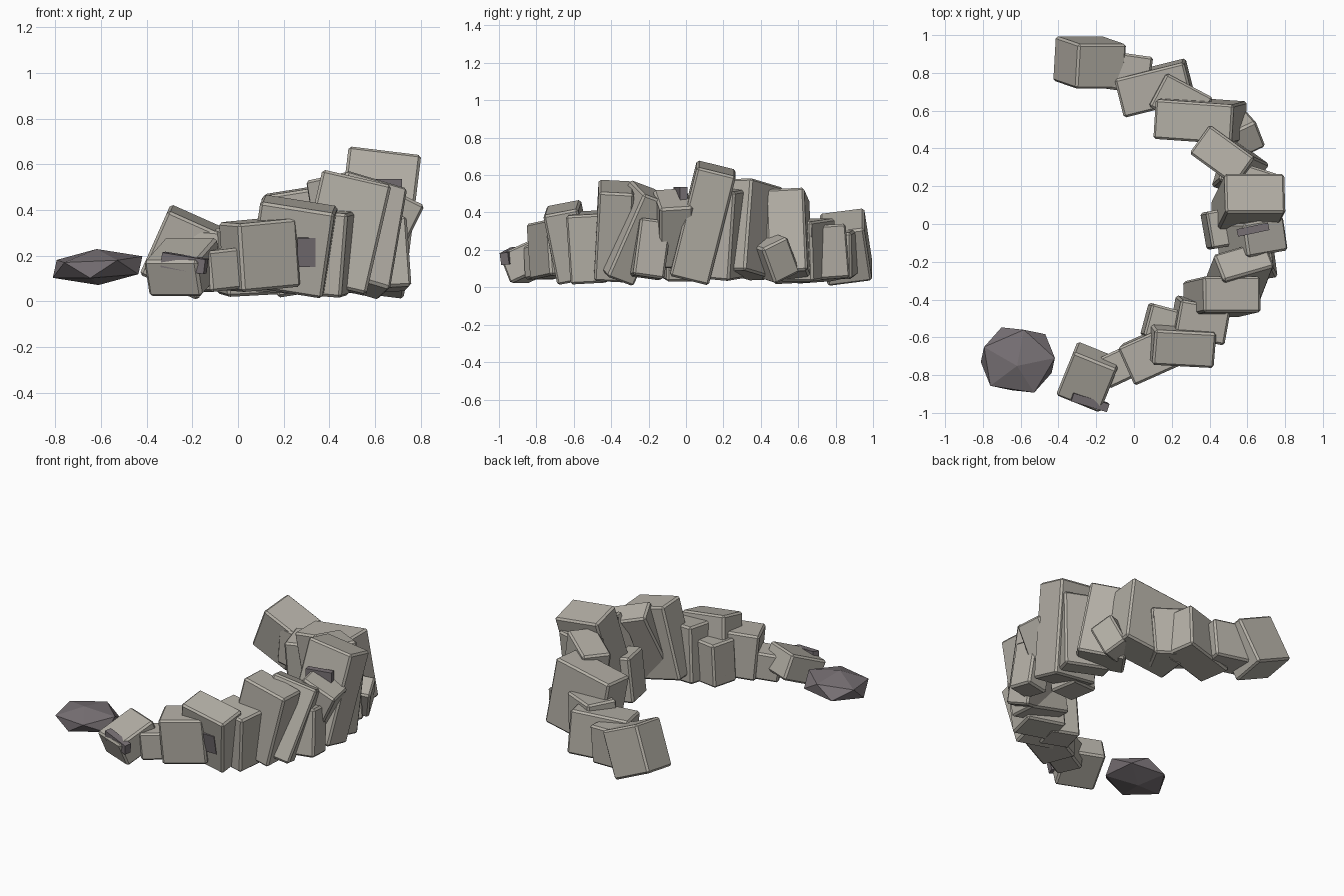
import bpy, bmesh, math
from mathutils import Euler, Matrix

if "Cube" in bpy.data.objects:
    bpy.data.objects.remove(bpy.data.objects["Cube"])


def material(name, rgb):
    m = bpy.data.materials.new(name)
    m.diffuse_color = (*rgb, 1)
    m.use_nodes = True
    m.node_tree.nodes["Principled BSDF"].inputs["Base Color"].default_value = m.diffuse_color
    return m


STONE = material("warm grey stone", (0.46, 0.435, 0.385))
DARK = material("dark slate", (0.185, 0.163, 0.175))


def add_object(name, bm, loc, rot, mat):
    mesh = bpy.data.meshes.new(name)
    bm.to_mesh(mesh)
    bm.free()
    mesh.materials.append(mat)
    ob = bpy.data.objects.new(name, mesh)
    ob.location = loc
    ob.rotation_euler = Euler([math.radians(a) for a in rot])
    bpy.context.collection.objects.link(ob)
    return ob


def block(name, loc, size, rot, mat=STONE, bevel=0.012):
    bm = bmesh.new()
    bmesh.ops.create_cube(bm, size=1)
    bmesh.ops.scale(bm, vec=size, verts=bm.verts)
    if bevel:
        bmesh.ops.bevel(bm, geom=bm.edges[:], offset=bevel, segments=1,
                        affect='EDGES')
    return add_object(name, bm, loc, rot, mat)


# Back end of the curved wall
block("back_end_block", (-0.235, 0.855, 0.215), (0.28, 0.24, 0.31), (8, 24, 0))
block("back_link_block", (-0.06, 0.805, 0.18), (0.28, 0.2, 0.25), (0, 5, -8))
block("back_low_block", (0.11, 0.72, 0.18), (0.38, 0.21, 0.29), (4, -3, 14))
block("back_inner_block", (0.24, 0.65, 0.2), (0.28, 0.2, 0.32), (0, 4, -28))
block("back_tall_block", (0.35, 0.55, 0.275), (0.42, 0.21, 0.45), (3, -9, -4))
block("back_small_block", (0.565, 0.475, 0.155), (0.17, 0.16, 0.21), (25, 8, 25))

# Middle of the wall, where it is tallest
block("middle_turned_block", (0.505, 0.345, 0.31), (0.3, 0.185, 0.5), (2, -10, -36))
block("middle_thin_block", (0.59, 0.23, 0.285), (0.3, 0.13, 0.48), (-5, 3, -18))
block("middle_top_block", (0.605, 0.09, 0.345), (0.32, 0.215, 0.605), (-14, 7, 0))
block("middle_inner_block", (0.48, -0.02, 0.19), (0.2, 0.2, 0.3), (0, 6, 10))
block("middle_leaning_block", (0.62, -0.07, 0.315), (0.24, 0.18, 0.36), (4, 26, 10))
block("middle_outer_block", (0.66, -0.19, 0.205), (0.16, 0.17, 0.31), (-8, -3, 8))

# Front run of the wall, stepping down
block("front_slanted_block", (0.545, -0.29, 0.29), (0.29, 0.16, 0.49), (-20, 16, 16))
block("front_tall_block", (0.465, -0.385, 0.3), (0.31, 0.19, 0.49), (-3, 13, 0))
block("front_inner_block", (0.35, -0.51, 0.215), (0.27, 0.2, 0.37), (3, 5, -10))
block("front_back_block", (0.16, -0.53, 0.18), (0.2, 0.18, 0.28), (0, 4, -15))
block("front_wide_block", (0.24, -0.625, 0.24), (0.33, 0.19, 0.385), (11, 9, -3))
block("front_low_block", (0.095, -0.69, 0.205), (0.28, 0.22, 0.3), (2, -5, 24))
block("front_link_block", (-0.07, -0.75, 0.14), (0.2, 0.17, 0.18), (0, -6, 25))
block("front_end_block", (-0.24, -0.81, 0.15), (0.25, 0.27, 0.17), (23, 0, -22))

# Dark slate chips wedged between the blocks
block("front_chip", (0.3, -0.72, 0.215), (0.08, 0.02, 0.13), (11, 0, 0), DARK, 0)
block("end_chip", (-0.235, -0.942, 0.168), (0.2, 0.045, 0.065), (5, 9, -17), DARK, 0)
block("middle_chip", (0.63, -0.03, 0.495), (0.17, 0.04, 0.08), (0, 0, 12), DARK, 0)
block("back_chip", (0.322, 0.702, 0.3), (0.18, 0.03, 0.06), (0, 0, -28), DARK, 0)

# Flattened faceted boulder beside the front end
bm = bmesh.new()
bmesh.ops.create_icosphere(bm, subdivisions=1, radius=1)
tilt = Matrix.Rotation(math.radians(9), 3, 'X') @ Matrix.Rotation(math.radians(8), 3, 'Z')
bmesh.ops.rotate(bm, cent=(0, 0, 0), matrix=tilt, verts=bm.verts)
bmesh.ops.scale(bm, vec=(0.224, 0.2, 0.08), verts=bm.verts)
add_object("boulder", bm, (-0.615, -0.72, 0.15), (0, -3, 0), DARK)
